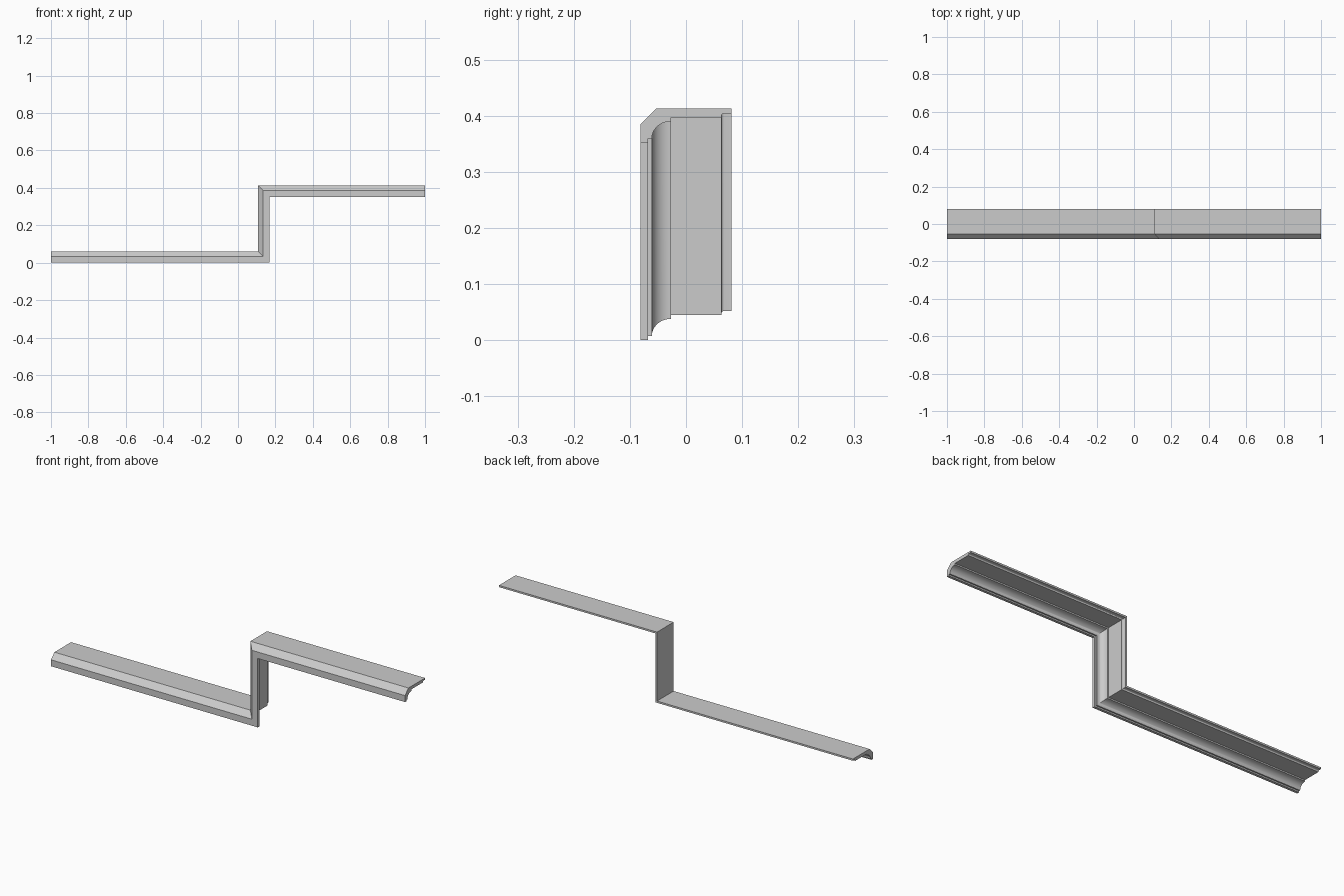
import bpy, bmesh, math

if "Cube" in bpy.data.objects:
    bpy.data.objects.remove(bpy.data.objects["Cube"])

THICK, TOP, RISER_X = 0.061, 0.413, 0.107

# Cross-section: (y, depth below the outer face)
profile = [(-0.081, 0.061), (-0.081, 0.028), (-0.053, 0.0), (0.081, 0.0),
           (0.081, 0.009), (0.068, 0.009)]
# small rounded step behind the back lip
for i in range(1, 5):
    a = math.radians(90 * i / 4)
    profile.append((0.068 - 0.005 * math.sin(a), 0.014 - 0.005 * math.cos(a)))
profile += [(0.063, 0.016), (-0.027, 0.016)]
# cove under the nosing
for i in range(13):
    a = math.radians(90 * i / 12)
    profile.append((-0.027 - 0.034 * math.sin(a), 0.054 - 0.031 * math.cos(a)))
profile += [(-0.068, 0.054), (-0.068, 0.061)]


def ring(bm, x, z, mx):
    """One profile ring; mx = 1 shears it along x to make the mitre."""
    return [bm.verts.new((x + mx * d, y, z - d)) for y, d in profile]


# Stepped trim: lower run, riser, upper run with mitred corners
bm = bmesh.new()
rings = [ring(bm, -1, THICK, 0), ring(bm, RISER_X, THICK, 1),
         ring(bm, RISER_X, TOP, 1), ring(bm, 1, TOP, 0)]
n = len(profile)
for a, b in zip(rings, rings[1:]):
    for i in range(n):
        j = (i + 1) % n
        bm.faces.new((a[i], a[j], b[j], b[i]))
bm.faces.new(rings[0])
bm.faces.new(rings[-1])
bmesh.ops.recalc_face_normals(bm, faces=bm.faces)
mesh = bpy.data.meshes.new("stepped_trim")
bm.to_mesh(mesh)
bm.free()
trim = bpy.data.objects.new("stepped_trim", mesh)
bpy.context.collection.objects.link(trim)

bpy.context.view_layer.objects.active = trim
trim.select_set(True)
bpy.ops.object.shade_smooth_by_angle(angle=math.radians(30))
